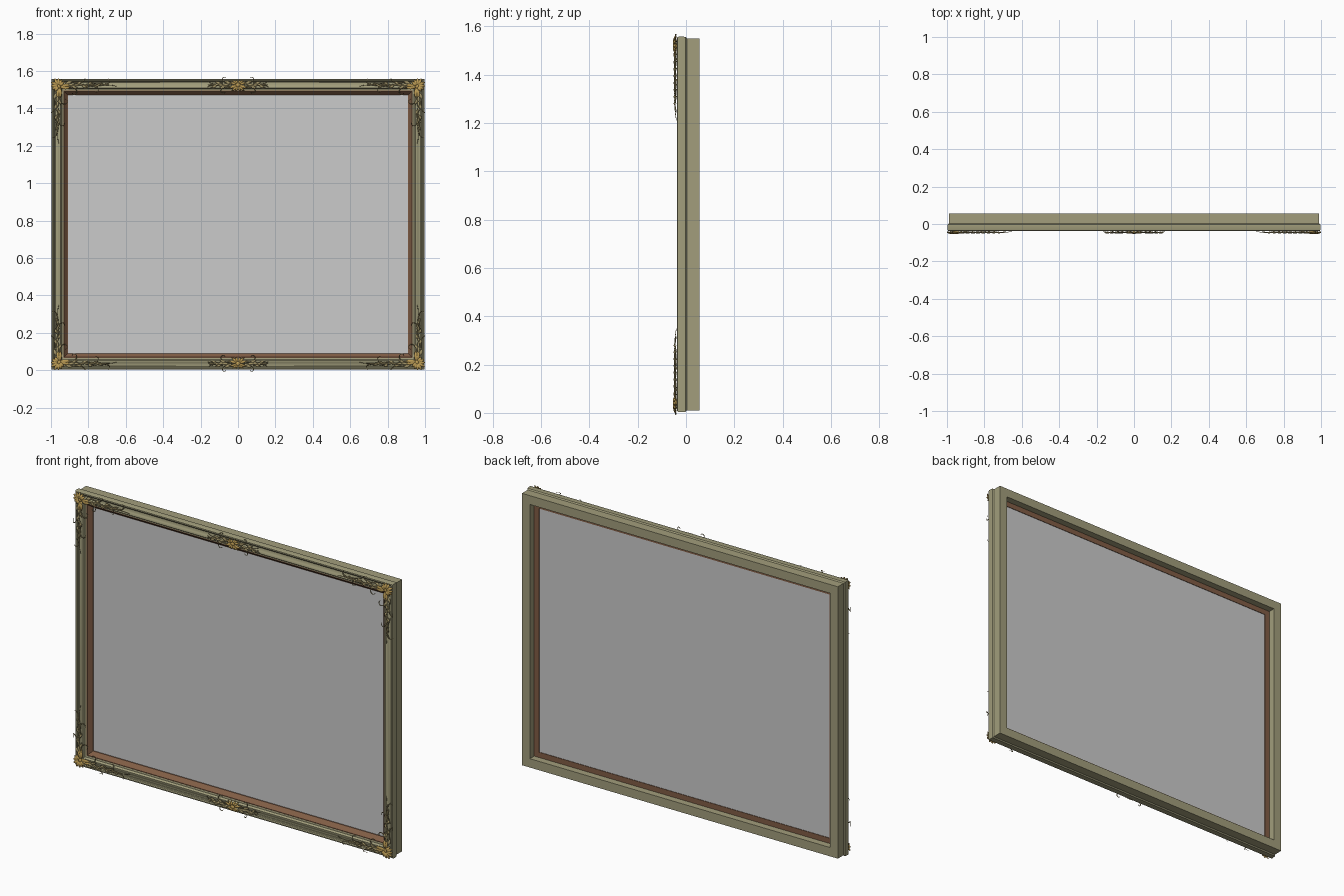
import bpy, bmesh
from math import sin, cos, pi, radians
from mathutils import Vector, Matrix

if "Cube" in bpy.data.objects:
    bpy.data.objects.remove(bpy.data.objects["Cube"])

HEIGHT = 1.56


def material(name, rgb):
    m = bpy.data.materials.new(name)
    m.diffuse_color = (*rgb, 1)
    m.use_nodes = True
    m.node_tree.nodes["Principled BSDF"].inputs["Base Color"].default_value = m.diffuse_color
    return m


OLIVE = material("olive_paint", (0.36, 0.34, 0.20))
BROWN = material("brown_wood", (0.22, 0.11, 0.06))
ANTIQUE = material("antique_gilt", (0.34, 0.28, 0.13))
GOLD = material("gold", (0.50, 0.33, 0.09))


def finish(name, bm, mats, angle=35):
    bmesh.ops.recalc_face_normals(bm, faces=bm.faces[:])
    me = bpy.data.meshes.new(name)
    bm.to_mesh(me)
    bm.free()
    for m in mats:
        me.materials.append(m)
    ob = bpy.data.objects.new(name, me)
    bpy.context.collection.objects.link(ob)
    bpy.ops.object.select_all(action='DESELECT')
    ob.select_set(True)
    bpy.context.view_layer.objects.active = ob
    bpy.ops.object.shade_smooth_by_angle(angle=radians(angle))
    return ob


def mitred_frame(name, profile, mat):
    """Sweep a closed (inset, y) profile around the rectangle."""
    bm = bmesh.new()
    loops = []
    for d, y in profile:
        x, lo, hi = 1 - d, d, HEIGHT - d
        loops.append([bm.verts.new(p) for p in
                      ((-x, y, lo), (x, y, lo), (x, y, hi), (-x, y, hi))])
    for i, a in enumerate(loops):
        b = loops[(i + 1) % len(loops)]
        for k in range(4):
            j = (k + 1) % 4
            bm.faces.new((a[k], a[j], b[j], b[k]))
    return finish(name, bm, [mat])


def sprig(bm, place, u, v, ang, length, w, curl, leaf=True, mat=0,
          base=0.040, lift=0.006, n=9, sides=6):
    """Tapered closed sweep: a pointed leaf or a curling tendril."""
    rings, p = [], Vector((u, v))
    for i in range(n + 1):
        t = i / n
        a = radians(ang + curl * (t ** 1.5 if leaf else t ** 3))
        width = w * (sin(pi * (0.12 + 0.86 * t)) if leaf else 1 - 0.6 * t)
        thick = min(width, 0.0035)
        h = base + lift * sin(pi * t)
        side = Vector((-sin(a), cos(a)))
        ring = []
        for k in range(sides):
            q = 2 * pi * k / sides
            s = p + side * (width * cos(q))
            ring.append(bm.verts.new(place(s.x, s.y, h + thick * sin(q))))
        rings.append(ring)
        p = p + Vector((cos(a), sin(a))) * (length / n)
    faces = [bm.faces.new(rings[0]), bm.faces.new(rings[-1])]
    for r0, r1 in zip(rings, rings[1:]):
        for k in range(sides):
            j = (k + 1) % sides
            faces.append(bm.faces.new((r0[k], r0[j], r1[j], r1[k])))
    for f in faces:
        f.material_index = mat


def boss(bm, centre, radius):
    """Flattened bead."""
    mtx = Matrix.Translation(centre) @ Matrix.Diagonal((1, 0.6, 1, 1))
    res = bmesh.ops.create_uvsphere(bm, u_segments=12, v_segments=8,
                                    radius=radius, matrix=mtx)
    for f in {f for vert in res["verts"] for f in vert.link_faces}:
        f.material_index = 1


# stepped moulding with bead, cove and rear rebate
mitred_frame("outer_frame", [
    (0.010, 0.055), (0.010, 0.004), (0.004, -0.002), (0.003, -0.030),
    (0.006, -0.036), (0.012, -0.037), (0.017, -0.033), (0.019, -0.026),
    (0.023, -0.024), (0.030, -0.026), (0.040, -0.031), (0.047, -0.035),
    (0.052, -0.035), (0.056, -0.030), (0.058, -0.023), (0.066, -0.021),
    (0.067, 0.000), (0.060, 0.002), (0.060, 0.055)], OLIVE)

# sloping inner liner
mitred_frame("inner_liner", [
    (0.060, -0.020), (0.070, -0.021), (0.076, -0.015), (0.086, 0.000),
    (0.090, 0.002), (0.090, 0.016), (0.060, 0.016)], BROWN)

# picture panel
bm = bmesh.new()
bmesh.ops.create_cube(bm, size=1, matrix=Matrix.Translation((0, 0.010, HEIGHT / 2))
                      @ Matrix.Diagonal((1.83, 0.006, HEIGHT - 0.17, 1)))
finish("panel", bm, [])

# u, v, angle, length, width, curl of the scrolling tendrils
CORNER_SCROLLS = [
    (0.050, 0.050, -8, 0.14, 0.0045, 300), (0.090, 0.018, 8, 0.15, 0.0040, -300),
    (0.180, 0.048, -14, 0.11, 0.0035, 260), (0.200, 0.020, 12, 0.12, 0.0030, -60),
    (0.220, 0.042, -6, 0.13, 0.0030, 30), (0.250, 0.030, 8, 0.09, 0.0030, -200)]
MIDDLE_SCROLLS = [
    (0.015, 0.050, -10, 0.12, 0.0040, 300), (0.020, 0.018, 10, 0.10, 0.0040, -300),
    (0.080, 0.042, -8, 0.09, 0.0030, 60), (0.080, 0.024, 8, 0.08, 0.0030, -60)]


def foliage(bm, place, scrolls, start, count, step):
    """Tendrils with leaves alternating either side of the rail."""
    for s in scrolls:
        sprig(bm, place, *s, leaf=False, n=14)
    for i in range(count):
        u, size = start + step * i, 1 - 0.07 * i
        sgn = 1 if i % 2 else -1
        sprig(bm, place, u, 0.035, 38 * sgn, 0.046 * size, 0.008 * size, -50 * sgn)
        sprig(bm, place, u, 0.035, -150 * sgn, 0.028 * size, 0.005 * size, 60 * sgn)
        sprig(bm, place, u + 0.01, 0.035, 4 * sgn, 0.05 * size, 0.006 * size, -20 * sgn,
              base=0.042)


# corner ornaments, each with two mirrored arms
for sx, xname in ((-1, "left"), (1, "right")):
    for top, zname in ((False, "bottom"), (True, "top")):
        bm = bmesh.new()
        for swap in (False, True):
            def place(u, v, h, swap=swap, sx=sx, top=top):
                dx, dz = (v, u) if swap else (u, v)
                dx, dz = max(dx, 0), max(dz, 0)
                return (sx * (1 - dx), -h, HEIGHT - dz if top else dz)
            foliage(bm, place, CORNER_SCROLLS, 0.075, 7, 0.03)
            for k in range(4):
                sprig(bm, place, 0.042, 0.042, 237 + 26 * k, 0.050 - 0.004 * k,
                      0.009, 18, mat=1, lift=0.009, base=0.041)
            sprig(bm, place, 0.045, 0.042, 15, 0.065, 0.010, -35, mat=1, lift=0.008)
            sprig(bm, place, 0.045, 0.045, -18, 0.070, 0.008, 40, mat=1, lift=0.008)
        boss(bm, place(0.042, 0.042, 0.044), 0.012)
        finish(f"corner_ornament_{zname}_{xname}", bm, [ANTIQUE, GOLD], 50)

# centre ornaments on the top and bottom rails
for top, zname in ((False, "bottom"), (True, "top")):
    bm = bmesh.new()
    for sx in (-1, 1):
        def place(u, v, h, sx=sx, top=top):
            return (sx * u, -h, HEIGHT - v if top else v)
        foliage(bm, place, MIDDLE_SCROLLS, 0.035, 4, 0.026)
        for k in range(3):
            sprig(bm, place, 0.002, 0.036, 78 - 28 * k, 0.036 + 0.008 * k, 0.007, -18,
                  mat=1, lift=0.009)
            sprig(bm, place, 0.002, 0.034, -76 + 28 * k, 0.028 + 0.008 * k, 0.006, 18,
                  mat=1, lift=0.009)
    boss(bm, place(0, 0.035, 0.046), 0.013)
    finish(f"centre_ornament_{zname}", bm, [ANTIQUE, GOLD], 50)
